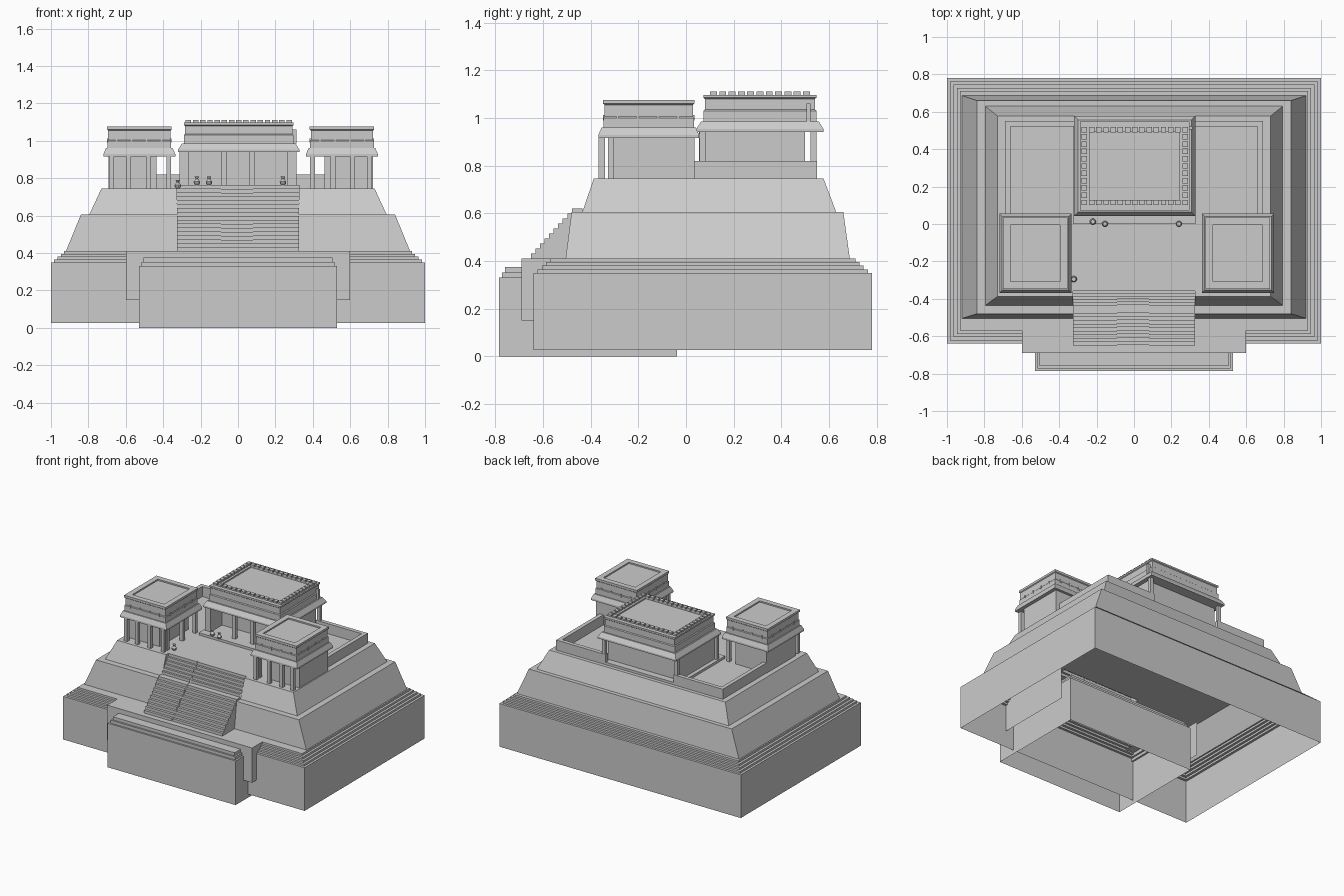
import bpy, bmesh, math

if "Cube" in bpy.data.objects:
    bpy.data.objects.remove(bpy.data.objects["Cube"])


def finish(name, bm):
    bmesh.ops.recalc_face_normals(bm, faces=bm.faces[:])
    me = bpy.data.meshes.new(name)
    bm.to_mesh(me)
    bm.free()
    ob = bpy.data.objects.new(name, me)
    bpy.context.collection.objects.link(ob)


def loft(bm, rings, bottom=True, top=True):
    """Stack of rectangles (x0, x1, y0, y1, z) joined into a shell."""
    loops = []
    for x0, x1, y0, y1, z in rings:
        loops.append([bm.verts.new((x, y, z)) for x, y in
                      ((x0, y0), (x1, y0), (x1, y1), (x0, y1))])
    for a, b in zip(loops, loops[1:]):
        for i in range(4):
            j = (i + 1) % 4
            bm.faces.new((a[i], a[j], b[j], b[i]))
    if bottom:
        bm.faces.new(loops[0][::-1])
    if top:
        bm.faces.new(loops[-1])


def box(bm, x0, x1, y0, y1, z0, z1):
    loft(bm, [(x0, x1, y0, y1, z0), (x0, x1, y0, y1, z1)])


def poly(bm, pts):
    bm.faces.new([bm.verts.new(p) for p in pts])


def inset_rings(rect, prof):
    x0, x1, y0, y1 = rect
    return [(x0 + d, x1 - d, y0 + d, y1 - d, z) for d, z in prof]


def column(bm, x, y, z0, z1, r=.013):
    box(bm, x - r, x + r, y - r, y + r, z0, z1)


SX, SY = .325, -.345      # half width and rear line of the stair notch


def cut_notch(bm):
    """Remove the part of a terrace that the stairs replace."""
    for co, no in (((-SX, 0, 0), (1, 0, 0)), ((SX, 0, 0), (1, 0, 0)), ((0, SY, 0), (0, 1, 0))):
        bmesh.ops.bisect_plane(bm, geom=bm.verts[:] + bm.edges[:] + bm.faces[:],
                               plane_co=co, plane_no=no)
    dead = []
    for f in bm.faces:
        c = f.calc_center_median()
        if abs(c.x) < SX and c.y < SY and c.z > .415:
            dead.append(f)
    bmesh.ops.delete(bm, geom=dead, context='FACES')


# stepped base, open below
bm = bmesh.new()
prof = [(0, .027), (0, .35)]
for k in range(4):
    prof += [((k + 1) * .0175, .35 + k * .02 * .75), ((k + 1) * .0175, .365 + k * .015)]
rings = inset_rings((-1, 1, -.64, .78), prof)
rings.append((-.92, .92, -.505, .687, .41))
loft(bm, rings, bottom=False, top=False)
finish("stepped_base", bm)

# two battered terraces with a notch for the stairs
bm = bmesh.new()
loft(bm, [(-.92, .92, -.505, .687, .41), (-.84, .84, -.48, .66, .605)], bottom=False)
cut_notch(bm)
finish("lower_terrace", bm)
bm = bmesh.new()
loft(bm, [(-.795, .795, -.435, .63, .605), (-.73, .73, -.387, .577, .745)], bottom=False)
cut_notch(bm)
finish("upper_terrace", bm)
bm = bmesh.new()
for x in (-SX, SX):
    poly(bm, [(x, y, z) for y, z in ((-.435, .605), (-.387, .745), (SY, .745), (SY, .605))])
finish("stair_cheeks", bm)

# landing in front of the stairs, open below
bm = bmesh.new()
poly(bm, [(-.6, -.69, .15), (.6, -.69, .15), (.6, -.69, .41), (-.6, -.69, .41)])
poly(bm, [(-.6, -.69, .41), (.6, -.69, .41), (.6, -.5, .41), (-.6, -.5, .41)])
for x in (-.6, .6):
    poly(bm, [(x, -.69, .15), (x, -.05, .15), (x, -.05, .41), (x, -.69, .41)])
finish("stair_landing", bm)

# front block, an open frame with a stepped rim
bm = bmesh.new()
loft(bm, inset_rings((-.53, .53, -.785, -.037), [
    (0, 0), (0, .33), (.013, .33), (.013, .352), (.026, .352), (.026, .375), (.095, .375)]),
    bottom=False, top=False)
finish("front_block", bm)

# staircase in two flights with a slightly worn middle
N = 16
STEP_Y = [-.65 + .019 * i if i < 10 else -.437 + .0155 * (i - 10) for i in range(N)]


def stair_profile(d, n):
    pts = [(STEP_Y[0] + d, .41)]
    for i in range(n):
        if i:
            pts.append((STEP_Y[i] + d, pts[-1][1]))
        pts.append((STEP_Y[i] + d, .41 + (i + 1) * .335 / N - d * .6))
    return pts


bm = bmesh.new()
for x0, x1, d in ((-SX, -.09, 0), (-.09, .08, .004), (.08, SX, 0)):
    pts = stair_profile(d, N)
    pts.append((SY + .005, pts[-1][1]))
    a = [bm.verts.new((x0, y, z)) for y, z in pts]
    b = [bm.verts.new((x1, y, z)) for y, z in pts]
    for i in range(len(pts) - 1):
        bm.faces.new((a[i], b[i], b[i + 1], a[i + 1]))
finish("staircase", bm)

# flanks of the lower flight
bm = bmesh.new()
for x in (-SX, SX):
    poly(bm, [(x, y, z) for y, z in stair_profile(0, 10) + [(-.435, .6194), (-.435, .41)]])
finish("stair_flanks", bm)

# parapet walls around the rear courts
bm = bmesh.new()
for s in (-1, 1):
    box(bm, *sorted((s * .69, s * .66)), .035, .55, .74, .82)
    box(bm, *sorted((s * .66, s * .28)), .52, .55, .74, .82)
finish("rear_parapet", bm)

# side temples, the right one standing a little further out
ROOF = [(0, .915), (0, .928), (.014, .96), (.022, .96), (.022, 1.0), (.026, 1.005),
        (.026, 1.055), (.02, 1.06), (.02, 1.076), (.06, 1.076), (.06, 1.066)]
for s, o, side in ((-1, 0, "left"), (1, .028, "right")):
    bm = bmesh.new()
    loft(bm, inset_rings((*sorted((s * .335 + o, s * .72 + o)), -.368, .055), ROOF))
    finish(side + "_temple_roof", bm)
    bm = bmesh.new()
    box(bm, *sorted((s * .435 + o, s * .693 + o)), -.305, .035, .74, .92)
    finish(side + "_temple_body", bm)
    bm = bmesh.new()
    for x in (.37, .48, .585, .675):
        column(bm, s * x + o, -.353, .74, .917)
    for y in (-.315, -.13, .02):
        column(bm, s * .37 + o, y, .74, .917)
    finish(side + "_temple_columns", bm)
    # shallow pegs on the frieze
    bm = bmesh.new()
    for i in range(4):
        t = (i + .5) / 4
        x = s * (.37 + .32 * t) + o
        for y in (-.344, .031):
            box(bm, x - .005, x + .005, y - .004, y + .004, .99, 1.012)
        y = -.33 + .34 * t
        for x in (s * .359 + o, s * .696 + o):
            box(bm, x - .004, x + .004, y - .005, y + .005, .99, 1.012)
    finish(side + "_temple_pegs", bm)

# main temple
bm = bmesh.new()
box(bm, -.325, .33, 0, .55, .735, .763)
finish("main_plinth", bm)

bm = bmesh.new()
box(bm, -.285, .285, .19, .5, .75, .945)
for s in (-1, 1):
    box(bm, *sorted((s * .295, s * .265)), .055, .5, .75, .945)
finish("main_body", bm)

bm = bmesh.new()
for x in (-.3, -.075, .075, .3):
    column(bm, x, .07, .75, .942, .014)
for x in (-.3, .3):
    column(bm, x, .535, .74, .942)
finish("main_columns", bm)

bm = bmesh.new()
loft(bm, inset_rings((-.32, .328, .043, .577), [
    (0, .94), (0, .953), (.02, .985), (.03, .985), (.03, 1.03), (.036, 1.035),
    (.036, 1.08), (.03, 1.085), (.03, 1.097), (.085, 1.097), (.085, 1.087)]))
finish("main_roof", bm)

# low merlons round the roof edge
bm = bmesh.new()
x0, x1, y0, y1, h = -.265, .273, .115, .505, .0145
for i in range(15):
    x = x0 + (x1 - x0) * i / 14
    for y in (y0, y1):
        box(bm, x - h, x + h, y - h, y + h, 1.09, 1.11)
for i in range(1, 10):
    y = y0 + (y1 - y0) * i / 10
    for x in (x0, x1):
        box(bm, x - h, x + h, y - h, y + h, 1.09, 1.11)
finish("roof_merlons", bm)

# rear side ornament
bm = bmesh.new()
box(bm, .29, .312, .505, .522, .985, 1.06)
finish("roof_side_ornament", bm)

# urns turned from a profile
PROF = [(.009, 0), (.016, .008), (.017, .018), (.008, .03), (.007, .036), (.012, .045)]
K = 10
for n, (x, y, z) in enumerate([(-.22, .012, .763), (-.155, .0, .763),
                               (.24, .0, .763), (-.322, -.295, .745)]):
    bm = bmesh.new()
    loops = [[bm.verts.new((x + r * math.cos(2 * math.pi * k / K),
                            y + r * math.sin(2 * math.pi * k / K), z + h))
              for k in range(K)] for r, h in PROF]
    for a, b in zip(loops, loops[1:]):
        for k in range(K):
            bm.faces.new((a[k], a[(k + 1) % K], b[(k + 1) % K], b[k]))
    bm.faces.new(loops[0][::-1])
    bm.faces.new(loops[-1])
    finish("urn_%d" % (n + 1), bm)
